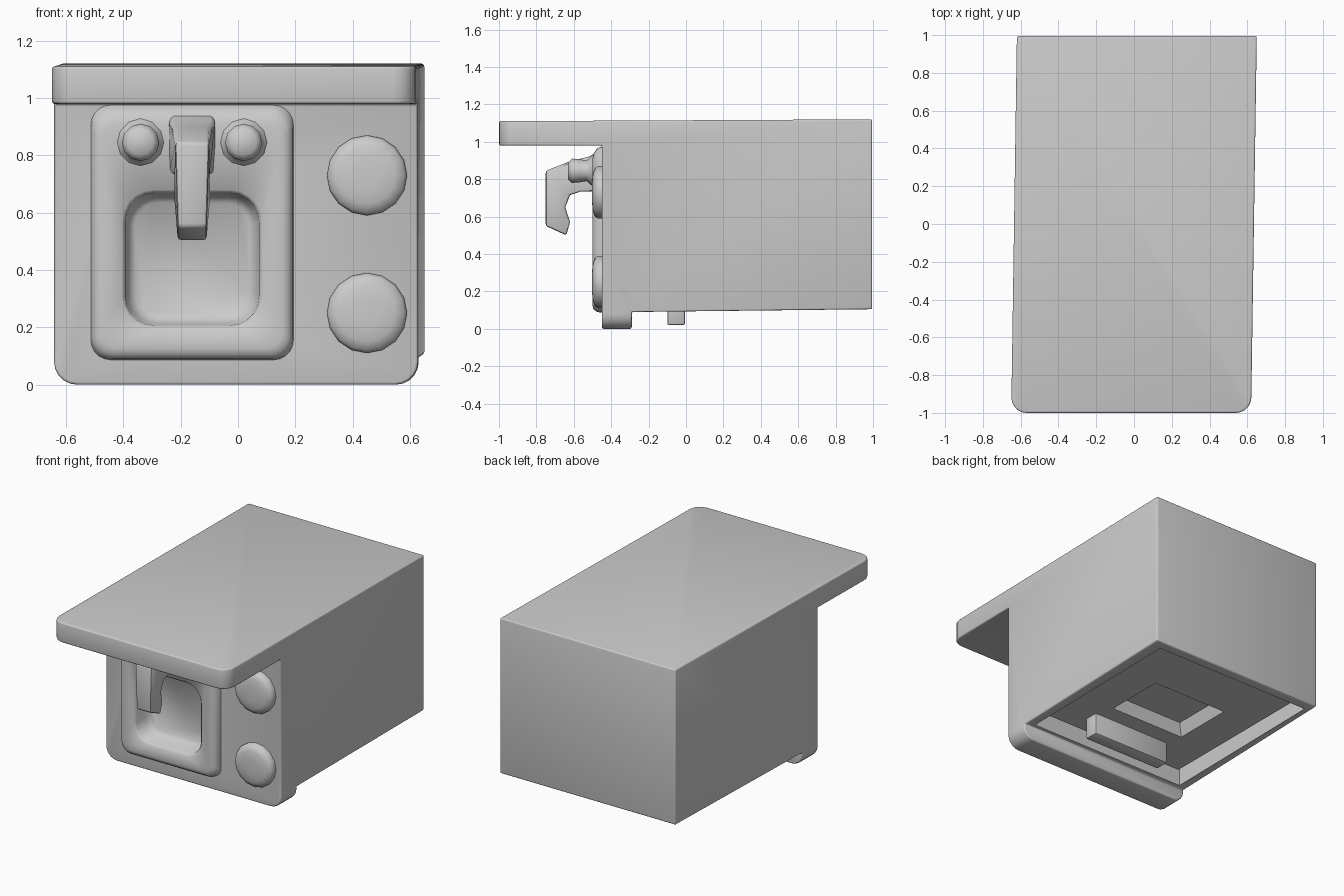
import bpy, bmesh, math
from mathutils import Vector

if "Cube" in bpy.data.objects:
    bpy.data.objects.remove(bpy.data.objects["Cube"])


def finish(name, bm, smooth=40):
    bmesh.ops.recalc_face_normals(bm, faces=bm.faces)
    me = bpy.data.meshes.new(name)
    bm.to_mesh(me)
    bm.free()
    ob = bpy.data.objects.new(name, me)
    bpy.context.collection.objects.link(ob)
    if smooth:
        bpy.ops.object.select_all(action='DESELECT')
        ob.select_set(True)
        bpy.context.view_layer.objects.active = ob
        bpy.ops.object.shade_smooth_by_angle(angle=math.radians(smooth))
    return ob


def bevel(bm, edges, width, seg):
    bmesh.ops.bevel(bm, geom=edges, offset=width, segments=seg, profile=0.5,
                    affect='EDGES', clamp_overlap=True)


def extrude_x(profile, x0, x1):
    """Solid from a (y, z) outline pulled along x."""
    bm = bmesh.new()
    f = bm.faces.new([bm.verts.new((x0, y, z)) for y, z in profile])
    r = bmesh.ops.extrude_face_region(bm, geom=[f])
    vs = [v for v in r['geom'] if isinstance(v, bmesh.types.BMVert)]
    bmesh.ops.translate(bm, verts=vs, vec=(x1 - x0, 0, 0))
    bmesh.ops.recalc_face_normals(bm, faces=bm.faces)
    return bm


def box(x0, x1, y0, y1, z0, z1, taper=1.0):
    """Box whose top is scaled by taper."""
    bm = bmesh.new()
    bmesh.ops.create_cube(bm, size=1)
    for v in bm.verts:
        t = taper if v.co.z > 0 else 1
        v.co = Vector(((x0 + x1) / 2 + v.co.x * (x1 - x0) * t,
                       (y0 + y1) / 2 + v.co.y * (y1 - y0) * t,
                       (z0 + z1) / 2 + v.co.z * (z1 - z0)))
    return bm


def rounded_rect(x0, x1, z0, z1, r, y, n=5):
    pts = []
    corners = [(x1 - r, z1 - r), (x0 + r, z1 - r), (x0 + r, z0 + r), (x1 - r, z0 + r)]
    for k, (cx, cz) in enumerate(corners):
        for i in range(n + 1):
            a = math.pi / 2 * (k + i / n)
            pts.append((cx + r * math.cos(a), y, cz + r * math.sin(a)))
    return pts


def ring(cx, cz, r, y, n=16):
    return [(cx + r * math.cos(2 * math.pi * i / n), y,
             cz + r * math.sin(2 * math.pi * i / n)) for i in range(n)]


def loft(name, loops, smooth=40):
    bm = bmesh.new()
    rows = [[bm.verts.new(p) for p in lp] for lp in loops]
    for a, b in zip(rows, rows[1:]):
        for i in range(len(a)):
            j = (i + 1) % len(a)
            bm.faces.new((a[i], a[j], b[j], b[i]))
    bm.faces.new(rows[-1])
    return finish(name, bm, smooth)


def cut(ob, cutter):
    cutter.hide_render = True
    cutter.hide_set(True)
    m = ob.modifiers.new("cut", 'BOOLEAN')
    m.operation = 'DIFFERENCE'
    m.solver = 'EXACT'
    m.object = cutter


# Body with overhanging canopy and front foot lip
bm = extrude_x([(-1, 0.98), (-1, 1.11), (0.995, 1.12), (0.995, 0.105), (-0.29, 0.09),
                (-0.29, 0), (-0.45, 0), (-0.45, 0.98)], -0.635, 0.635)
big = []
for e in bm.edges:
    a, b = e.verts[0].co, e.verts[1].co
    canopy = a.y < -0.9 and b.y < -0.9 and abs(a.z - b.z) > 0.05
    foot = a.z < 0.05 and b.z < 0.05 and abs(a.y - b.y) > 0.05
    if canopy or foot:
        big.append(e)
bevel(bm, big, 0.08, 5)
bevel(bm, [e for e in bm.edges if e.calc_face_angle(0) > math.radians(35)], 0.026, 3)
for v in bm.verts:  # slight sideways skew towards the back
    v.co.x += 0.015 * v.co.y
body = finish("body", bm, 60)

# Hollows: basin space, underside recess
cut(body, finish("basin_cutter", box(-0.45, 0.13, -0.6, -0.34, 0.15, 0.72), 0))
cut(body, finish("underside_cutter", box(-0.58, 0.57, -0.26, 0.93, -0.2, 0.24), 0))

# Underside plate with square pocket and foot bar
plate = finish("underside_plate", box(-0.53, 0.53, -0.21, 0.88, 0.16, 0.26), 0)
cut(plate, finish("pocket_cutter", box(-0.31, 0.28, 0.09, 0.53, 0.10, 0.25, 0.8), 0))
bm = box(-0.27, 0.30, -0.1, -0.005, 0.02, 0.2)
bevel(bm, bm.edges[:], 0.01, 2)
finish("foot_bar", bm)

# Sink surround and basin
R = rounded_rect
loft("sink", [R(-0.515, 0.195, 0.085, 0.98, 0.07, -0.44),
              R(-0.51, 0.19, 0.09, 0.965, 0.07, -0.475),
              R(-0.495, 0.175, 0.105, 0.935, 0.065, -0.495),
              R(-0.475, 0.155, 0.125, 0.91, 0.06, -0.50),
              R(-0.405, 0.085, 0.195, 0.68, 0.11, -0.50),
              R(-0.393, 0.073, 0.207, 0.668, 0.10, -0.485),
              R(-0.385, 0.065, 0.215, 0.66, 0.10, -0.40),
              R(-0.36, 0.04, 0.24, 0.635, 0.08, -0.375)], 60)

# Hob burners
for i, z in enumerate((0.73, 0.25)):
    loft(f"burner_{i + 1}", [ring(0.45, z, r, y) for r, y in
         ((0.14, -0.44), (0.14, -0.47), (0.13, -0.487), (0.10, -0.498), (0.05, -0.503))], 60)

# Tap handles
for i, x in enumerate((-0.34, 0.02)):
    loft(f"tap_handle_{i + 1}", [ring(x, 0.845, r, y, 12) for r, y in
         ((0.10, -0.47), (0.075, -0.51), (0.055, -0.53), (0.062, -0.57),
          (0.065, -0.61), (0.045, -0.63))], 60)

# Spout, flared where it meets the panel
bm = extrude_x([(-0.46, 0.96), (-0.52, 0.92), (-0.61, 0.90), (-0.75, 0.845), (-0.75, 0.55),
                (-0.64, 0.50), (-0.62, 0.57), (-0.645, 0.65), (-0.62, 0.715),
                (-0.56, 0.735), (-0.49, 0.735), (-0.46, 0.70)], -0.06, 0.06)
for v in bm.verts:
    k = 1.25 if v.co.y > -0.55 else (0.85 if v.co.z < 0.6 else 1)
    v.co.x = -0.16 + v.co.x * k
bevel(bm, [e for e in bm.edges if e.calc_face_angle(0) > math.radians(60)], 0.012, 2)
finish("spout", bm)
